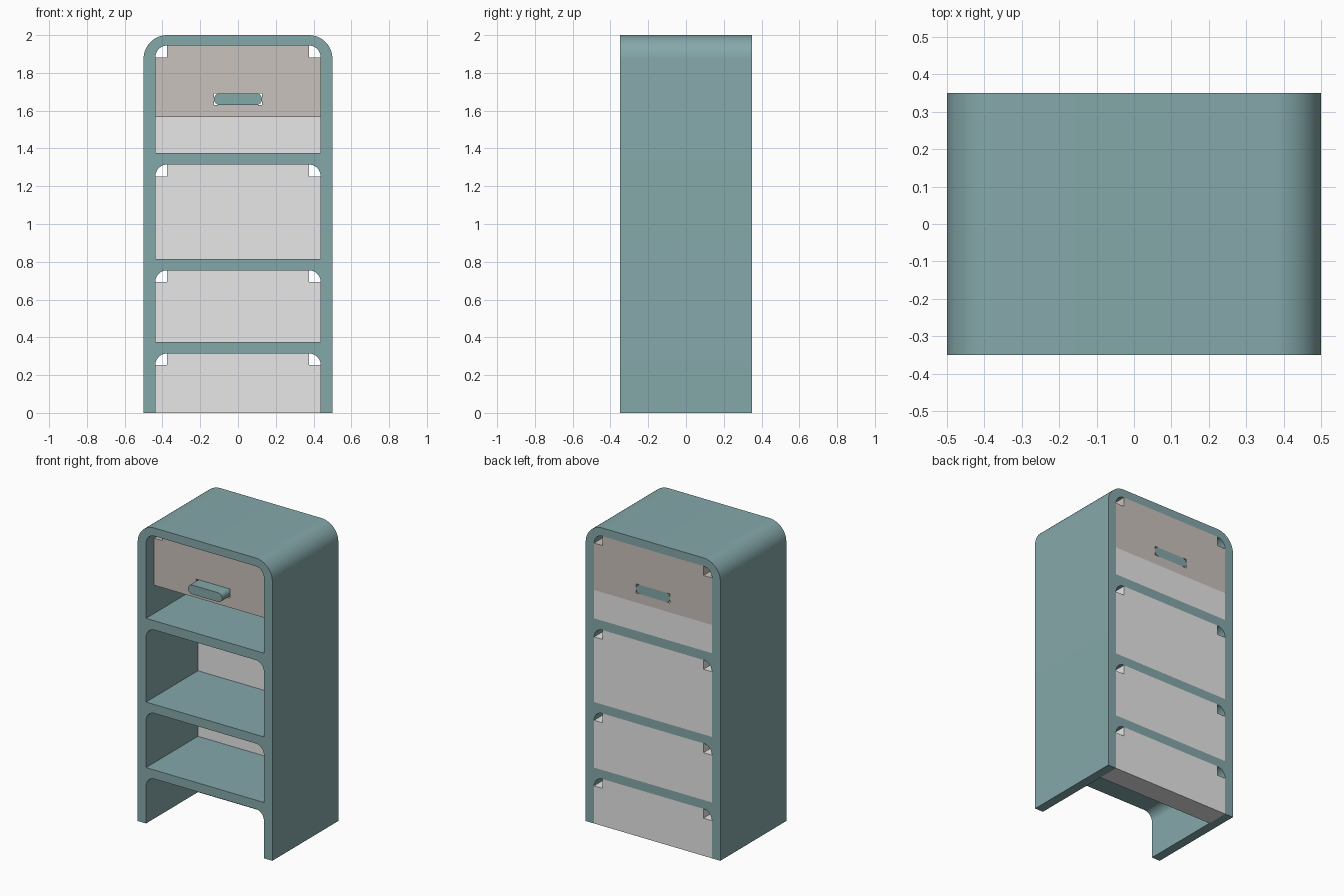
import bpy, bmesh
from math import sin, cos, pi, radians

if "Cube" in bpy.data.objects:
    bpy.data.objects.remove(bpy.data.objects["Cube"], do_unlink=True)

HALF_W, HALF_D, TOP = 0.5, 0.35, 2.0
IN = 0.4375          # half width of the openings
R = 0.0625           # opening fillet and panel notch
R_OUT = 0.125        # outer corner radius
PANEL_Y = 0.2        # front of the thick back panels
SPLIT = 1.567        # bottom of the drawer
OPENINGS = [(0, 0.315), (0.375, 0.755), (0.815, 1.315), (1.377, 1.945)]


def material(name, color):
    m = bpy.data.materials.new(name)
    m.use_nodes = True
    m.diffuse_color = (*color, 1)
    m.node_tree.nodes["Principled BSDF"].inputs["Base Color"].default_value = (*color, 1)
    return m


teal = material("muted teal", (0.235, 0.392, 0.402))
white = material("soft white", (0.8, 0.8, 0.8))
taupe = material("pale taupe", (0.584, 0.539, 0.503))


def arc(cx, cz, r, start, end, steps=12):
    return [(cx + r * cos(radians(start + (end - start) * i / steps)),
             cz + r * sin(radians(start + (end - start) * i / steps))) for i in range(steps + 1)]


def arch(w, z0, z1, r):
    """Rectangle with rounded upper corners, from lower right to lower left."""
    return [(w, z0)] + arc(w - r, z1 - r, r, 0, 90) + arc(r - w, z1 - r, r, 90, 180) + [(-w, z0)]


def notched(z0, z1):
    """Rectangle with square bites out of its upper corners."""
    n = IN - R
    return [(IN, z0), (IN, z1 - R), (n, z1 - R), (n, z1),
            (-n, z1), (-n, z1 - R), (-IN, z1 - R), (-IN, z0)]


def box(w, z0, z1):
    return [(w, z0), (w, z1), (-w, z1), (-w, z0)]


def prism(name, loops, y0, y1, mat):
    """Fill the x-z loops (inner ones are holes) and extrude from y0 to y1."""
    curve = bpy.data.curves.new(name, 'CURVE')
    curve.dimensions, curve.fill_mode = '2D', 'BOTH'
    curve.extrude = (y1 - y0) / 2
    for pts in loops:
        s = curve.splines.new('POLY')
        s.points.add(len(pts) - 1)
        for p, (x, z) in zip(s.points, pts):
            p.co = (x, z, 0, 1)
        s.use_cyclic_u = True
    curve.materials.append(mat)
    ob = bpy.data.objects.new(name, curve)
    bpy.context.collection.objects.link(ob)
    ob.rotation_euler.x = pi / 2
    ob.location.y = (y0 + y1) / 2
    bpy.ops.object.select_all(action='DESELECT')
    ob.select_set(True)
    bpy.context.view_layer.objects.active = ob
    bpy.ops.object.convert(target='MESH')
    ob = bpy.context.object
    bpy.ops.object.transform_apply(location=True, rotation=True, scale=True)
    bm = bmesh.new()
    bm.from_mesh(ob.data)
    bmesh.ops.remove_doubles(bm, verts=bm.verts, dist=1e-5)
    bmesh.ops.recalc_face_normals(bm, faces=bm.faces)
    bm.to_mesh(ob.data)
    bm.free()
    bpy.ops.object.shade_smooth_by_angle(angle=radians(30))
    return ob


# Frame: outer arch, open at the bottom, with three shelf openings
outline = arch(HALF_W, 0, TOP, R_OUT) + arch(IN, *OPENINGS[0], R)[::-1]
prism("frame", [outline] + [arch(IN, a, b, R) for a, b in OPENINGS[1:]], -HALF_D, HALF_D, teal)

# Back panels of the three open compartments, and the one below the drawer
for label, (a, b) in zip(("lower", "middle", "upper"), OPENINGS):
    prism(label + "_back_panel", [notched(a, b)], PANEL_Y, HALF_D, white)
prism("drawer_back_panel", [box(IN, OPENINGS[3][0], SPLIT)], PANEL_Y, HALF_D, white)

# Recessed drawer with a slot, and the rounded handle running through it
H_W, H_Z0, H_Z1 = 0.127, 1.63, 1.692
prism("drawer", [notched(SPLIT, OPENINGS[3][1]), box(H_W, H_Z0, H_Z1)], -0.265, HALF_D, taupe)
hr, hz = (H_Z1 - H_Z0) / 2, (H_Z0 + H_Z1) / 2
capsule = arc(H_W - hr, hz, hr, -90, 90) + arc(hr - H_W, hz, hr, 90, 270)
prism("handle", [capsule], -HALF_D, HALF_D, teal)
